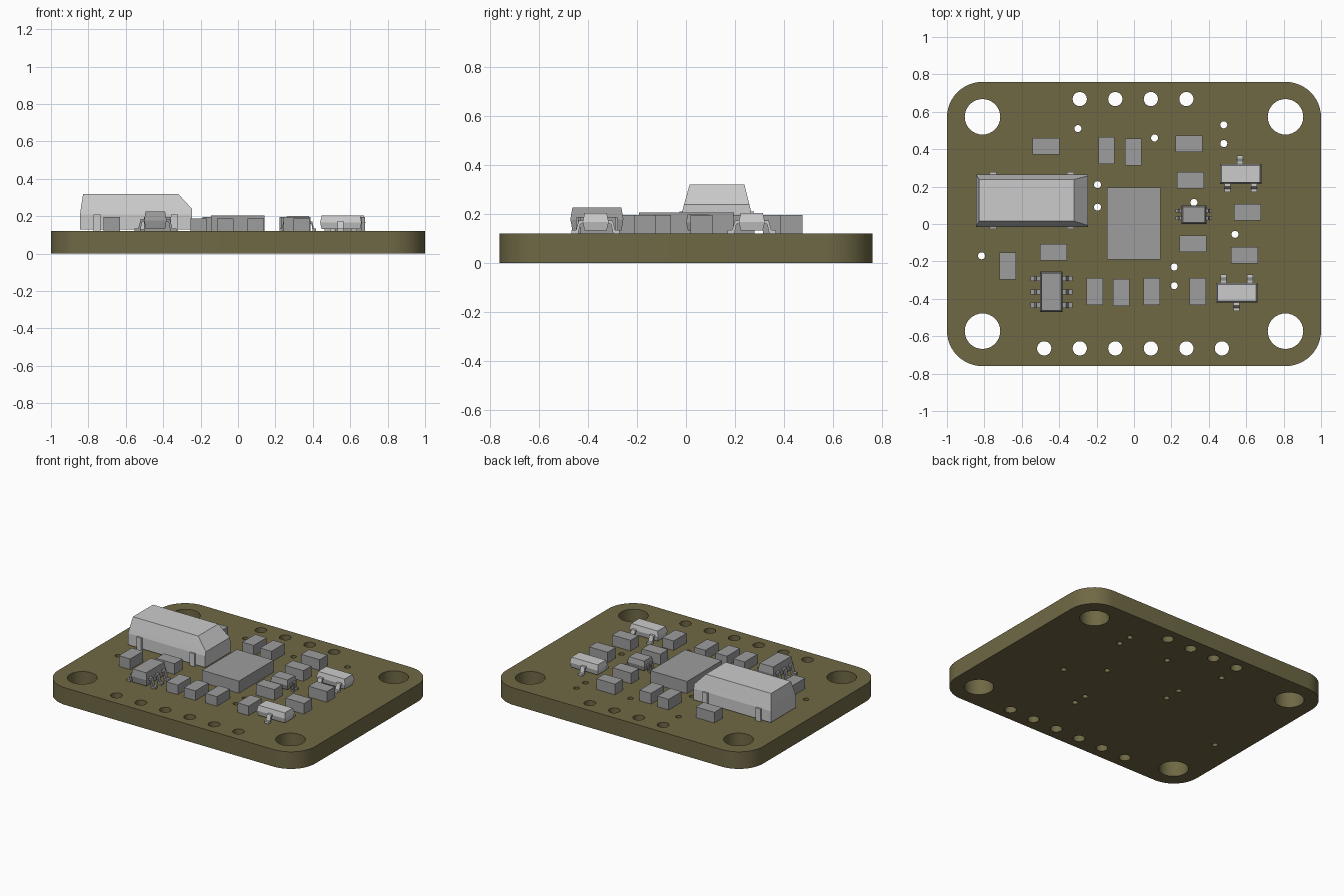
import bpy, bmesh
from math import cos, sin, pi, radians

if "Cube" in bpy.data.objects:
    bpy.data.objects.remove(bpy.data.objects["Cube"])


def material(name, rgb):
    m = bpy.data.materials.new(name)
    m.use_nodes = True
    m.diffuse_color = (*rgb, 1)
    m.node_tree.nodes["Principled BSDF"].inputs["Base Color"].default_value = (*rgb, 1)
    return m


OLIVE = material("olive board", (0.16, 0.14, 0.06))
GREY = material("mid grey", (0.34, 0.34, 0.34))
LIGHT = material("light grey", (0.6, 0.6, 0.6))
TOP = 0.12


def finish(name, bm, mat):
    bmesh.ops.recalc_face_normals(bm, faces=bm.faces)
    mesh = bpy.data.meshes.new(name)
    bm.to_mesh(mesh)
    bm.free()
    mesh.materials.append(mat)
    obj = bpy.data.objects.new(name, mesh)
    bpy.context.collection.objects.link(obj)
    return obj


def loft(bm, layers):
    """Stack rectangles given as (x0, x1, y0, y1, z) into a closed solid."""
    rings = [[bm.verts.new((x, y, z)) for x, y in ((a, c), (b, c), (b, d), (a, d))]
             for a, b, c, d, z in layers]
    bm.faces.new(rings[0])
    bm.faces.new(rings[-1])
    for low, high in zip(rings, rings[1:]):
        for i in range(4):
            j = (i + 1) % 4
            bm.faces.new((low[i], low[j], high[j], high[i]))


def block(name, x, y, w, d, height, mat=GREY):
    bm = bmesh.new()
    loft(bm, [(x - w / 2, x + w / 2, y - d / 2, y + d / 2, z) for z in (TOP, height)])
    return finish(name, bm, mat)


def lead(bm, x, y, dx, dy, reach, width, shoulder):
    """Bent lead leaving the body at (x, y) along (dx, dy)."""
    t = 0.014
    profile = [(-0.02, shoulder), (reach * 0.35, shoulder), (reach * 0.6, TOP + t),
               (reach, TOP + t), (reach, TOP), (reach * 0.4, TOP),
               (reach * 0.2, shoulder - t), (-0.02, shoulder - t)]
    sides = [[bm.verts.new((x + dx * r - dy * s, y + dy * r + dx * s, z)) for r, z in profile]
             for s in (-width / 2, width / 2)]
    bm.faces.new(sides[0])
    bm.faces.new(sides[1])
    n = len(profile)
    for i in range(n):
        j = (i + 1) % n
        bm.faces.new((sides[0][i], sides[0][j], sides[1][j], sides[1][i]))


def package(name, x, y, w, d, height, leads, reach, width, mat):
    """Tapered moulded body with bent leads; leads are (offset x, offset y, dx, dy)."""
    low, mid = TOP + 0.012, (TOP + height) / 2 + 0.005
    bm = bmesh.new()
    loft(bm, [(x - w / 2 + i, x + w / 2 - i, y - d / 2 + i, y + d / 2 - i, z)
              for i, z in ((0.008, low), (0, mid), (0.008, height))])
    for ox, oy, dx, dy in leads:
        lead(bm, x + ox, y + oy, dx, dy, reach, width, mid + 0.007)
    return finish(name, bm, mat)


# Board: rounded outline and all drilled holes as one filled curve
curve = bpy.data.curves.new("board_outline", "CURVE")
curve.dimensions, curve.fill_mode, curve.extrude = "2D", "BOTH", TOP / 2


def spline(points):
    s = curve.splines.new("POLY")
    s.points.add(len(points) - 1)
    for p, (x, y) in zip(s.points, points):
        p.co = (x, y, 0, 1)
    s.use_cyclic_u = True


def arc(x, y, r, start, sweep, steps):
    return [(x + r * cos(start + sweep * i / steps), y + r * sin(start + sweep * i / steps))
            for i in range(steps + 1)]


R = 0.19
outline = []
for k, (sx, sy) in enumerate(((1, 1), (-1, 1), (-1, -1), (1, -1))):
    outline += arc(sx * (1 - R), sy * (0.76 - R), R, k * pi / 2, pi / 2, 12)
spline(outline)

holes = [(sx * 0.81, sy * 0.573, 0.095) for sx in (-1, 1) for sy in (-1, 1)]
holes += [(-0.29 + 0.19 * i, 0.668, 0.038) for i in range(4)]
holes += [(-0.48 + 0.19 * i, -0.665, 0.038) for i in range(6)]
holes += [(x, y, 0.019) for x, y in (
    (-0.3, 0.51), (0.11, 0.46), (0.48, 0.53), (0.48, 0.43), (-0.195, 0.21), (-0.195, 0.09),
    (0.32, 0.115), (-0.815, -0.17), (0.215, -0.23), (0.215, -0.33), (0.54, -0.055))]
for x, y, r in holes:
    spline(arc(x, y, r, 0, 2 * pi, 32 if r > 0.02 else 16)[:-1])

helper = bpy.data.objects.new("board_outline", curve)
bpy.context.collection.objects.link(helper)
bpy.context.view_layer.update()
solid = bpy.data.meshes.new_from_object(helper.evaluated_get(bpy.context.evaluated_depsgraph_get()))
bm = bmesh.new()
bm.from_mesh(solid)
bpy.data.objects.remove(helper)
bpy.data.meshes.remove(solid)
bmesh.ops.remove_doubles(bm, verts=bm.verts, dist=0.0001)
bmesh.ops.translate(bm, verts=bm.verts, vec=(0, 0, TOP / 2))
for f in bm.faces:
    f.material_index = 0
board = finish("board", bm, OLIVE)
bpy.ops.object.select_all(action="DESELECT")
board.select_set(True)
bpy.context.view_layer.objects.active = board
bpy.ops.object.shade_smooth_by_angle(angle=radians(30))

# Small chip components, lying along x or along y
LONG, SHORT = 0.144, 0.088
for x, y in ((-0.47, 0.415), (0.293, 0.43), (0.303, 0.235), (0.607, 0.063),
             (0.315, -0.105), (0.59, -0.168), (-0.43, -0.15)):
    block("chip_component", x, y, LONG, SHORT, 0.195)
for x, y in ((-0.147, 0.393), (-0.003, 0.385), (-0.675, -0.225)):
    block("chip_component", x, y, SHORT, LONG, 0.195)
for x, y in ((-0.21, -0.36), (-0.068, -0.367), (0.095, -0.36), (0.342, -0.36)):
    block("chip_component", x, y, SHORT, LONG, 0.187)

# Central sensor chip
block("sensor_chip", -0.002, 0.002, 0.285, 0.386, 0.205)

# Large sloped housing with four side tabs
bm = bmesh.new()
loft(bm, [(-0.845, -0.245, -0.015, 0.265, 0.13), (-0.845, -0.245, -0.015, 0.265, 0.21),
          (-0.841, -0.245, -0.008, 0.258, 0.238), (-0.828, -0.32, 0.015, 0.238, 0.32)])
finish("large_housing", bm, LIGHT)
for x in (-0.753, -0.34):
    for y in (-0.017, 0.267):
        block("housing_tab", x, y, 0.038, 0.02, 0.21, LIGHT)

# Three-lead packages, mirrored front to back
for y, x, side in ((0.268, 0.57, 1), (-0.368, 0.55, -1)):
    leads = [(-0.003, side * 0.053, 0, side)]
    leads += [(s * 0.071, -side * 0.053, 0, -side) for s in (-1, 1)]
    package("three_lead_package", x, y, 0.222, 0.106, 0.203, leads, 0.045, 0.032, LIGHT)

# Six-lead package and small four-lead package
package("six_lead_package", -0.442, -0.363, 0.12, 0.216, 0.225,
        [(s * 0.06, o, s, 0) for s in (-1, 1) for o in (-0.072, 0, 0.072)], 0.052, 0.028, GREY)
package("small_package", 0.32, 0.05, 0.134, 0.1, 0.2,
        [(s * 0.067, o, s, 0) for s in (-1, 1) for o in (-0.02, 0.02)], 0.03, 0.018, GREY)
